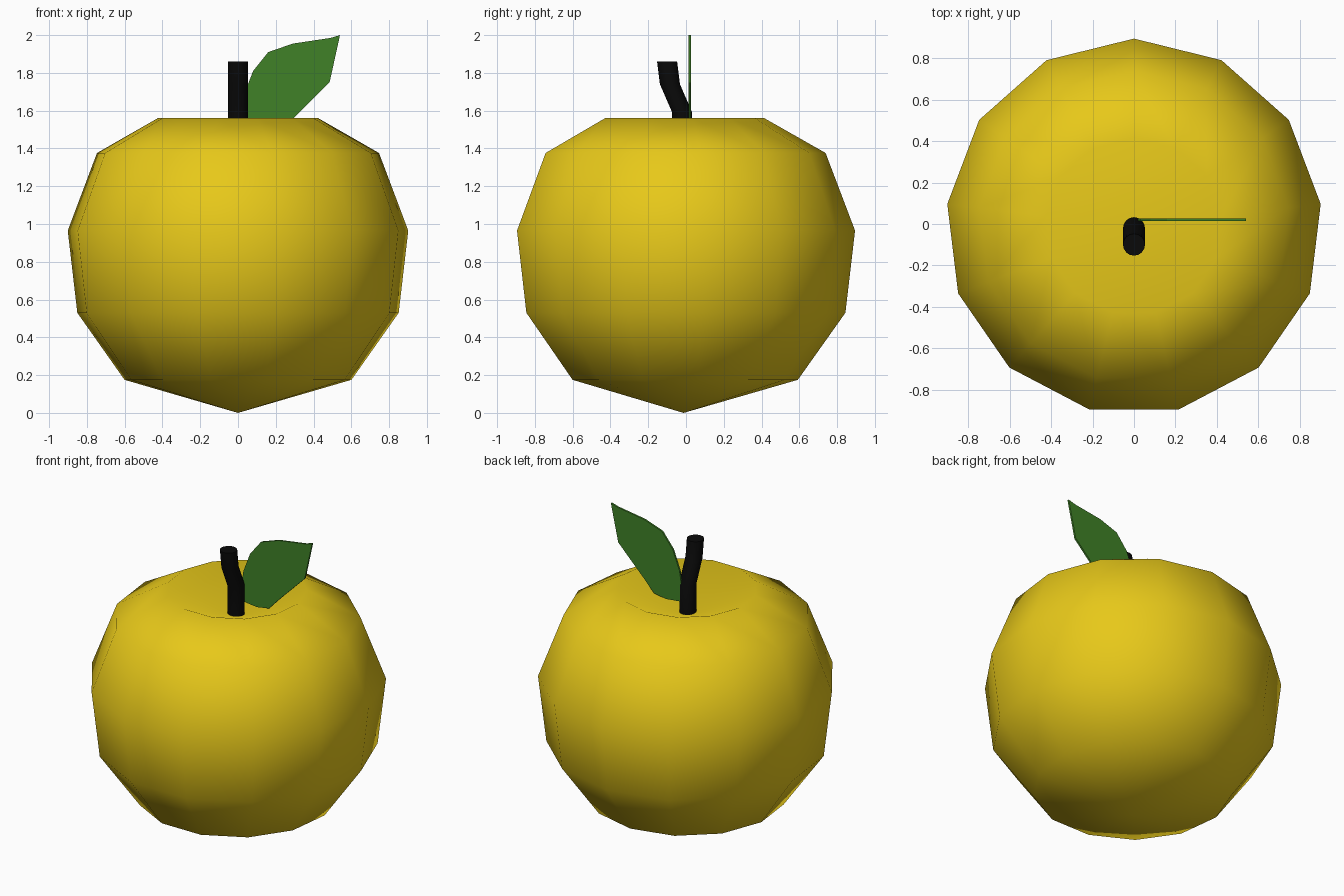
import bpy, bmesh
from math import sin, cos, tau

if "Cube" in bpy.data.objects:
    bpy.data.objects.remove(bpy.data.objects["Cube"])


def finish(bm, name, color, smooth):
    bmesh.ops.recalc_face_normals(bm, faces=bm.faces)
    for f in bm.faces:
        f.smooth = smooth
    mesh = bpy.data.meshes.new(name)
    bm.to_mesh(mesh)
    bm.free()
    mat = bpy.data.materials.new(name + "_color")
    mat.diffuse_color = (*color, 1)
    mat.use_nodes = True
    mat.node_tree.nodes["Principled BSDF"].inputs["Base Color"].default_value = mat.diffuse_color
    mesh.materials.append(mat)
    ob = bpy.data.objects.new(name, mesh)
    bpy.context.collection.objects.link(ob)
    return ob


def ring(bm, r, y, z, n):
    # first vertex points to +y
    return [bm.verts.new((r * sin(tau * i / n), y + r * cos(tau * i / n), z))
            for i in range(n)]


def bridge(bm, a, b):
    n = len(a)
    for i in range(n):
        j = (i + 1) % n
        bm.faces.new((a[i], a[j], b[j], b[i]))


def fan(bm, loop, tip):
    for i in range(len(loop)):
        bm.faces.new((loop[i], loop[(i + 1) % len(loop)], tip))


# Apple body: 13-sided lathe with a dimple at the top
CY = -0.013
bm = bmesh.new()
profile = [(0.605, 0.175), (0.857, 0.53), (0.908, 0.965), (0.752, 1.376), (0.428, 1.56)]
rings = [ring(bm, r, CY, z, 13) for r, z in profile]
for a, b in zip(rings, rings[1:]):
    bridge(bm, a, b)
fan(bm, rings[0], bm.verts.new((0, CY, 0)))
fan(bm, rings[-1], bm.verts.new((0, CY, 1.38)))
finish(bm, "apple_body", (0.8, 0.58, 0.01), True)

# Stem: round tube leaning forward
bm = bmesh.new()
path = [(-0.02, 1.38), (-0.02, 1.59), (-0.085, 1.74), (-0.10, 1.86)]
rings = [ring(bm, 0.053, y, z, 16) for y, z in path]
for a, b in zip(rings, rings[1:]):
    bridge(bm, a, b)
bm.faces.new(rings[0])
bm.faces.new(rings[-1])
stem = finish(bm, "stem", (0.003, 0.003, 0.003), True)
bpy.context.view_layer.objects.active = stem
stem.select_set(True)
bpy.ops.object.shade_smooth_by_angle(angle=0.7)

# Leaf: thin flat plate beside the stem
outline = [(0.0, 1.48), (0.13, 1.465), (0.22, 1.48), (0.30, 1.565), (0.485, 1.75),
           (0.54, 2.0), (0.49, 1.985), (0.29, 1.955), (0.16, 1.91), (0.08, 1.81),
           (0.03, 1.68)]
bm = bmesh.new()
face = bm.faces.new([bm.verts.new((x, 0.014, z)) for x, z in outline])
out = bmesh.ops.extrude_face_region(bm, geom=[face], use_keep_orig=True)
bmesh.ops.translate(bm, vec=(0, 0.012, 0),
                    verts=[v for v in out["geom"] if isinstance(v, bmesh.types.BMVert)])
finish(bm, "leaf", (0.05, 0.22, 0.02), False)
